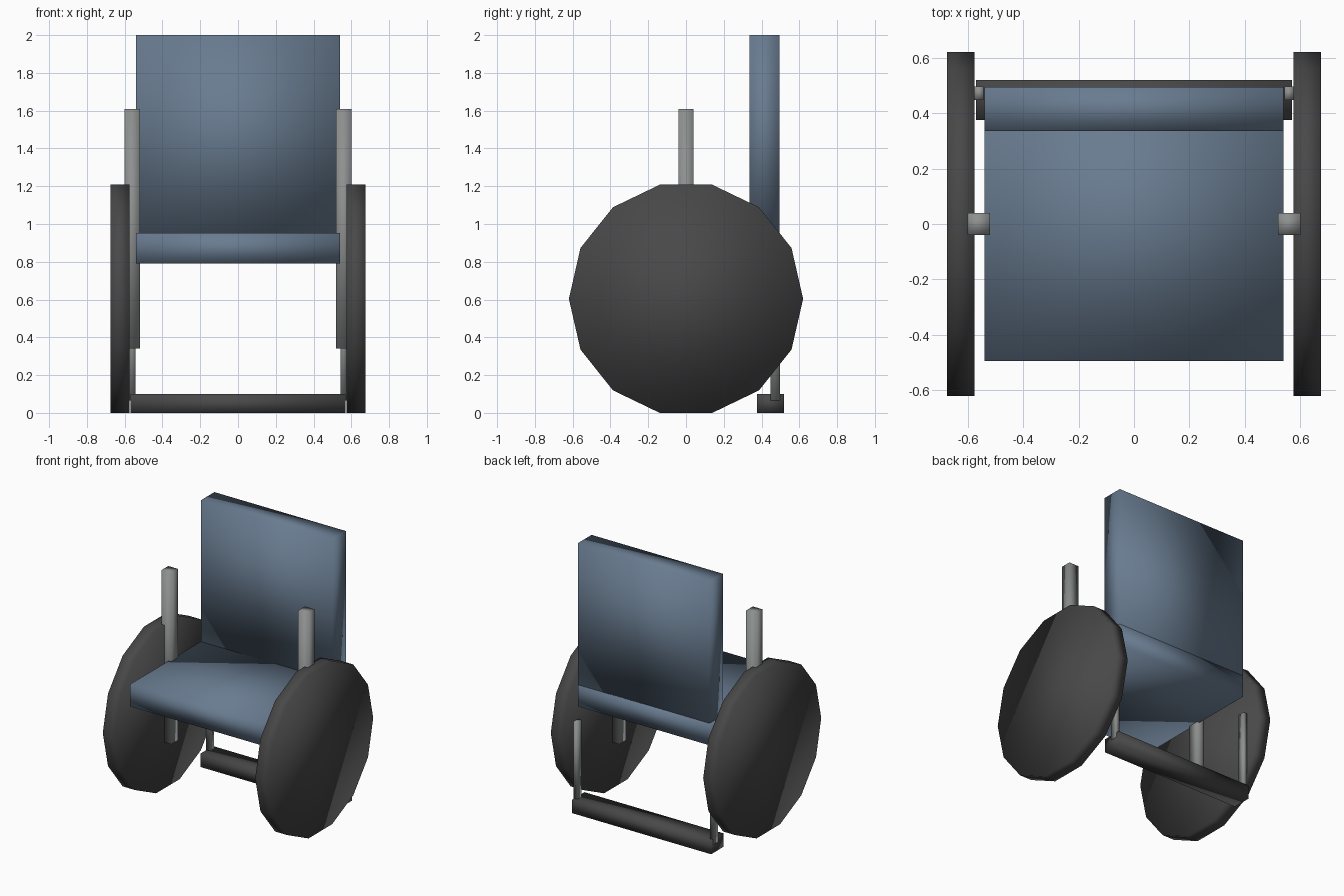
import bpy
from math import pi

if "Cube" in bpy.data.objects:
    bpy.data.objects.remove(bpy.data.objects["Cube"])


def material(name, rgb):
    mat = bpy.data.materials.new(name)
    mat.diffuse_color = (*rgb, 1)
    mat.use_nodes = True
    mat.node_tree.nodes["Principled BSDF"].inputs["Base Color"].default_value = mat.diffuse_color
    return mat


FABRIC = material("blue_fabric", (0.14, 0.20, 0.28))
RUBBER = material("dark_rubber", (0.065, 0.065, 0.067))
METAL = material("grey_metal", (0.27, 0.28, 0.28))


def finish(name, mat):
    obj = bpy.context.object
    obj.name = name
    obj.data.materials.append(mat)
    bpy.ops.object.shade_smooth()
    return obj


def box(name, lo, hi, mat):
    bpy.ops.mesh.primitive_cube_add(size=1, location=[(a + b) / 2 for a, b in zip(lo, hi)])
    bpy.context.object.scale = [b - a for a, b in zip(lo, hi)]
    bpy.ops.object.transform_apply(location=False, rotation=False, scale=True)
    return finish(name, mat)


def mirrored_box(name, lo, hi, mat):
    box(name + "_right", lo, hi, mat)
    box(name + "_left", (-hi[0], lo[1], lo[2]), (-lo[0], hi[1], hi[2]), mat)


# Seat cushion and backrest
box("seat", (-0.54, -0.495, 0.79), (0.54, 0.495, 0.953), FABRIC)
box("backrest", (-0.54, 0.335, 0.95), (0.54, 0.495, 2.0), FABRIC)

# Side posts beside the seat, and thin rear legs
mirrored_box("side_post", (0.52, -0.04, 0.34), (0.60, 0.04, 1.61), METAL)
mirrored_box("rear_leg", (0.543, 0.447, 0.065), (0.575, 0.497, 0.67), METAL)

# Rear floor bar
box("rear_bar", (-0.57, 0.375, 0.0), (0.57, 0.52, 0.10), RUBBER)

# Big 14-sided wheels, with a corner pointing along y
for side, x in (("right", 0.625), ("left", -0.625)):
    bpy.ops.mesh.primitive_cylinder_add(vertices=14, radius=0.62, depth=0.10,
                                        location=(x, 0, 0.604), rotation=(0, pi / 2, 0))
    finish("wheel_" + side, RUBBER)
